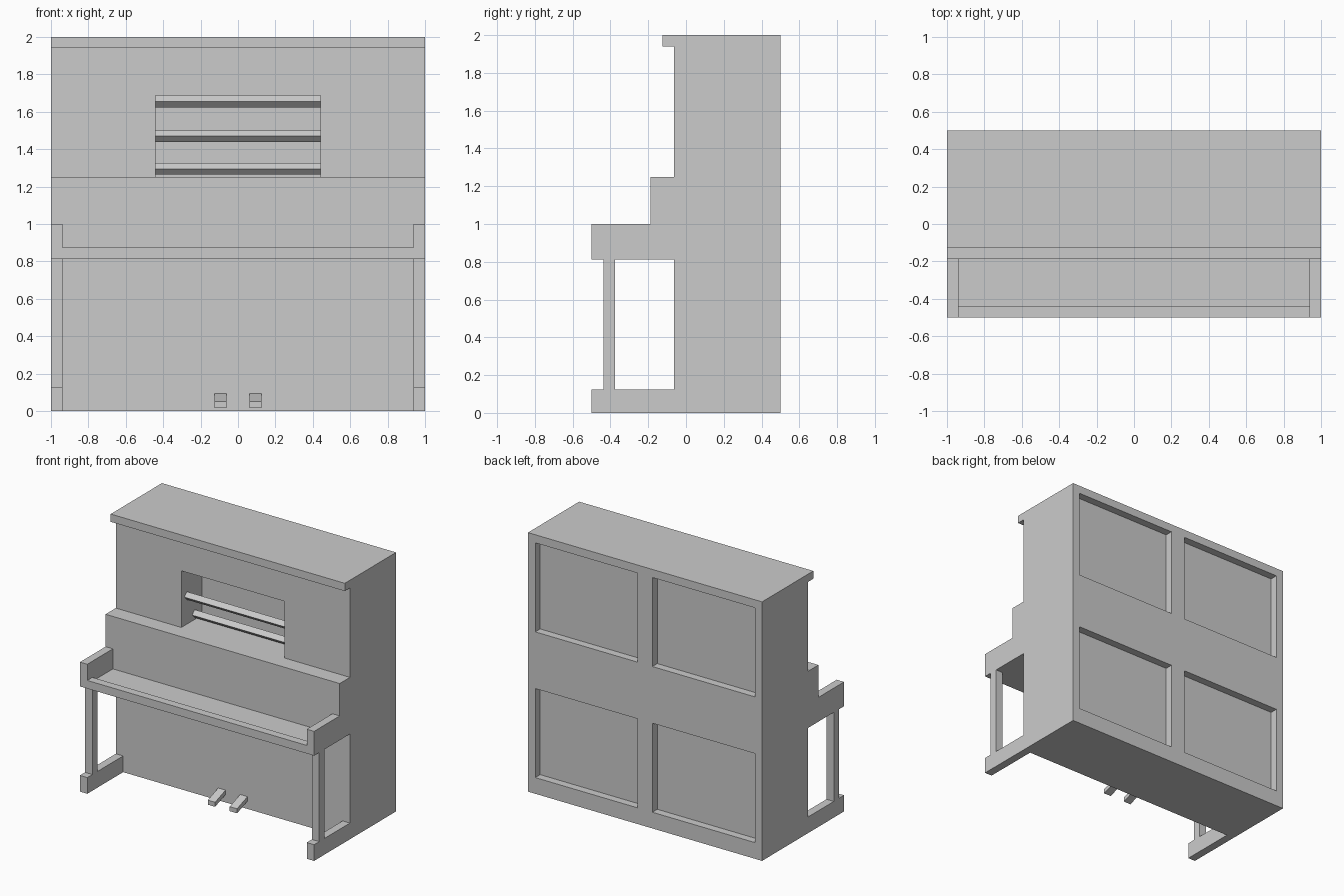
import bpy, bmesh

if "Cube" in bpy.data.objects:
    bpy.data.objects.remove(bpy.data.objects["Cube"], do_unlink=True)

grey = bpy.data.materials.new("plain grey")
grey.use_nodes = True
COLOR = (0.6, 0.6, 0.6, 1)
grey.diffuse_color = COLOR
grey.node_tree.nodes["Principled BSDF"].inputs["Base Color"].default_value = COLOR


def prism(name, profile, x0, x1):
    """Extrude a (y, z) side profile from x0 to x1."""
    bm = bmesh.new()
    face = bm.faces.new([bm.verts.new((x0, y, z)) for y, z in profile])
    out = bmesh.ops.extrude_face_region(bm, geom=[face])
    verts = [v for v in out["geom"] if isinstance(v, bmesh.types.BMVert)]
    bmesh.ops.translate(bm, verts=verts, vec=(x1 - x0, 0, 0))
    bmesh.ops.recalc_face_normals(bm, faces=bm.faces)
    mesh = bpy.data.meshes.new(name)
    bm.to_mesh(mesh)
    bm.free()
    mesh.materials.append(grey)
    obj = bpy.data.objects.new(name, mesh)
    bpy.context.scene.collection.objects.link(obj)
    return obj


def box(name, x0, x1, y0, y1, z0, z1):
    return prism(name, [(y0, z0), (y1, z0), (y1, z1), (y0, z1)], x0, x1)


def cut(obj, cutters):
    """Subtract the cutters, bake the result and remove them."""
    for c in cutters:
        mod = obj.modifiers.new("cut", "BOOLEAN")
        mod.operation, mod.solver, mod.object = "DIFFERENCE", "EXACT", c
    bpy.context.view_layer.update()
    deps = bpy.context.evaluated_depsgraph_get()
    mesh = bpy.data.meshes.new_from_object(obj.evaluated_get(deps))
    obj.modifiers.clear()
    obj.data = mesh
    for c in cutters:
        bpy.data.objects.remove(c, do_unlink=True)


BACK, FRONT, EDGE = 0.5, -0.0625, 0.9375

# Cabinet with overhanging lid, roll window and four back panels
cabinet = prism("cabinet", [(BACK, 0), (BACK, 2), (-0.125, 2), (-0.125, 1.94),
                            (FRONT, 1.94), (FRONT, 0)], -1, 1)
cutters = [box("window_cutter", -0.44, 0.44, -0.1, 0.19, 1.25, 1.6875)]
for x0, x1 in ((-EDGE, -0.0625), (0.0625, EDGE)):
    for z0, z1 in ((0.125, 0.8125), (1.25, 1.9375)):
        cutters.append(box("panel_cutter", x0, x1, BACK - 0.06, 0.6, z0, z1))
cut(cabinet, cutters)

# Fallboard and keyboard tray
box("fallboard", -1, 1, -0.1875, FRONT, 0.8125, 1.25)
box("keybed", -EDGE, EDGE, -0.4375, -0.1875, 0.8125, 0.845)
box("key_rail", -EDGE, EDGE, -0.5, -0.4375, 0.8125, 0.875)

# Cheeks, legs, feet and pedals on both sides
for side, s in (("left", 1), ("right", -1)):
    box(side + "_cheek", s * EDGE, s, -0.5, -0.1875, 0.8125, 1)
    box(side + "_leg", s * EDGE, s, -0.4375, -0.375, 0.125, 0.8125)
    box(side + "_foot", s * EDGE, s, -0.5, FRONT, 0, 0.125)
    prism(side + "_pedal", [(-0.19, 0.015), (FRONT, 0.06), (FRONT, 0.095),
                            (-0.19, 0.05)], s * 0.0625, s * 0.125)

# Diamond-section rods across the roll window
R = 0.031
for name, y, z in (("upper_rod", 0.1, 1.655), ("middle_rod", 0.005, 1.47),
                   ("lower_rod", 0.1, 1.295)):
    prism(name, [(y - R, z), (y, z - R), (y + R, z), (y, z + R)], -0.44, 0.44)
